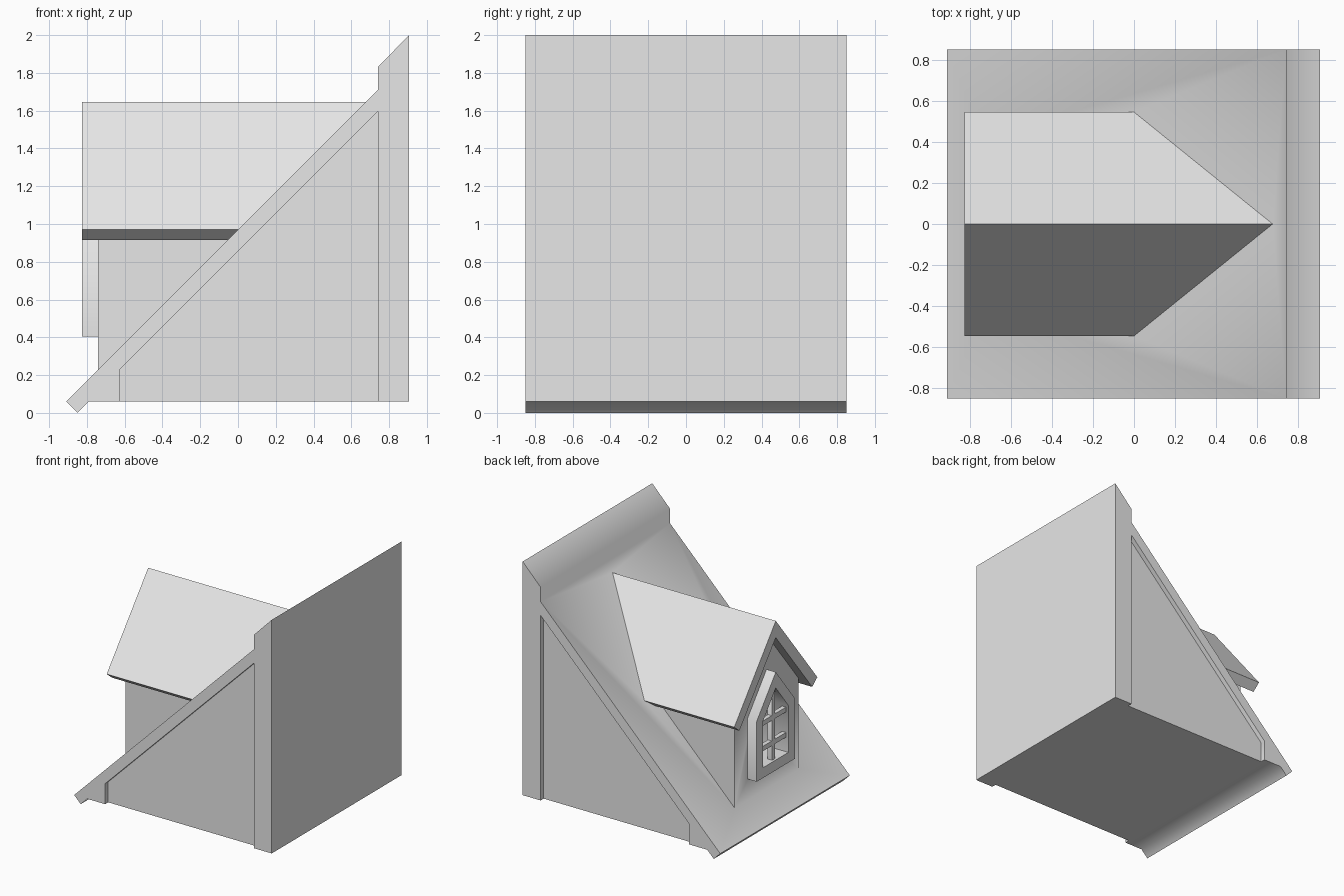
import bpy, bmesh, math

cube = bpy.data.objects.get("Cube")
if cube:
    bpy.data.objects.remove(cube, do_unlink=True)

grey = bpy.data.materials.new("plain_grey")
grey.use_nodes = True
colour = (0.8, 0.8, 0.8, 1)
grey.diffuse_color = colour
grey.node_tree.nodes["Principled BSDF"].inputs["Base Color"].default_value = colour


def prism(name, profile, axis, start, end):
    """Extrude a closed (horizontal, z) profile along the x or y axis."""
    bm = bmesh.new()
    place = lambda h, z: (start, h, z) if axis == "x" else (h, start, z)
    face = bm.faces.new([bm.verts.new(place(h, z)) for h, z in profile])
    grown = bmesh.ops.extrude_face_region(bm, geom=[face])["geom"]
    move = (end - start, 0, 0) if axis == "x" else (0, end - start, 0)
    bmesh.ops.translate(bm, vec=move, verts=[g for g in grown if isinstance(g, bmesh.types.BMVert)])
    bmesh.ops.recalc_face_normals(bm, faces=bm.faces)
    mesh = bpy.data.meshes.new(name)
    bm.to_mesh(mesh)
    bm.free()
    mesh.materials.append(grey)
    obj = bpy.data.objects.new(name, mesh)
    bpy.context.collection.objects.link(obj)
    return obj


def combine(obj, other, operation):
    """Apply a boolean and remove the helper object."""
    mod = obj.modifiers.new(operation, "BOOLEAN")
    mod.operation, mod.object, mod.solver = operation, other, "EXACT"
    bpy.context.view_layer.objects.active = obj
    bpy.ops.object.modifier_apply(modifier=mod.name)
    bpy.data.objects.remove(other, do_unlink=True)


def gable(half, bottom, eave, peak):
    return [(-half, bottom), (half, bottom), (half, eave), (0, peak), (-half, eave)]


# Main roof block with raised ridge cap and drooping eave
house = prism("roof_block", [(-0.91, 0.06), (-0.85, 0), (-0.79, 0.06), (0.905, 0.06),
                             (0.905, 2), (0.74, 1.83), (0.74, 1.71)], "y", -0.85, 0.85)

# Recessed triangular side panels
for side in (-1, 1):
    panel = prism("panel_cutter", [(-0.625, 0), (0.74, 0), (0.74, 1.595), (-0.625, 0.23)],
                  "y", side * 0.81, side * 0.95)
    combine(house, panel, "DIFFERENCE")

# Dormer walls and pitched dormer roof
combine(house, prism("dormer_walls", gable(0.42, 0.2, 1.02, 1.54), "x", -0.74, 0.3), "UNION")
chevron = [(0, 1.645), (0.545, 0.97), (0.477, 0.915), (0, 1.506), (-0.477, 0.915), (-0.545, 0.97)]
combine(house, prism("dormer_roof", chevron, "x", -0.825, 0.72), "UNION")

# Pointed window opening and its projecting frame
opening = gable(0.165, 0.49, 0.88, 1.088)
combine(house, prism("opening_cutter", opening, "x", -0.9, -0.55), "DIFFERENCE")
frame = prism("window_frame", gable(0.25, 0.405, 0.907, 1.22), "x", -0.825, -0.74)
combine(frame, prism("frame_cutter", opening, "x", -0.9, -0.6), "DIFFERENCE")

# Window bars
bars = [prism("upright_bar", gable(0.02, 0.48, 1.08, 1.1), "x", -0.805, -0.765)]
for name, z in (("lower_bar", 0.63), ("upper_bar", 0.84)):
    rect = [(-0.17, z - 0.02), (0.17, z - 0.02), (0.17, z + 0.02), (-0.17, z + 0.02)]
    bars.append(prism(name, rect, "x", -0.803, -0.767))

# Soft shading across shallow bends, crisp corners elsewhere
bpy.ops.object.select_all(action="DESELECT")
for obj in [house, frame] + bars:
    obj.select_set(True)
bpy.context.view_layer.objects.active = house
bpy.ops.object.shade_smooth_by_angle(angle=math.radians(50))
